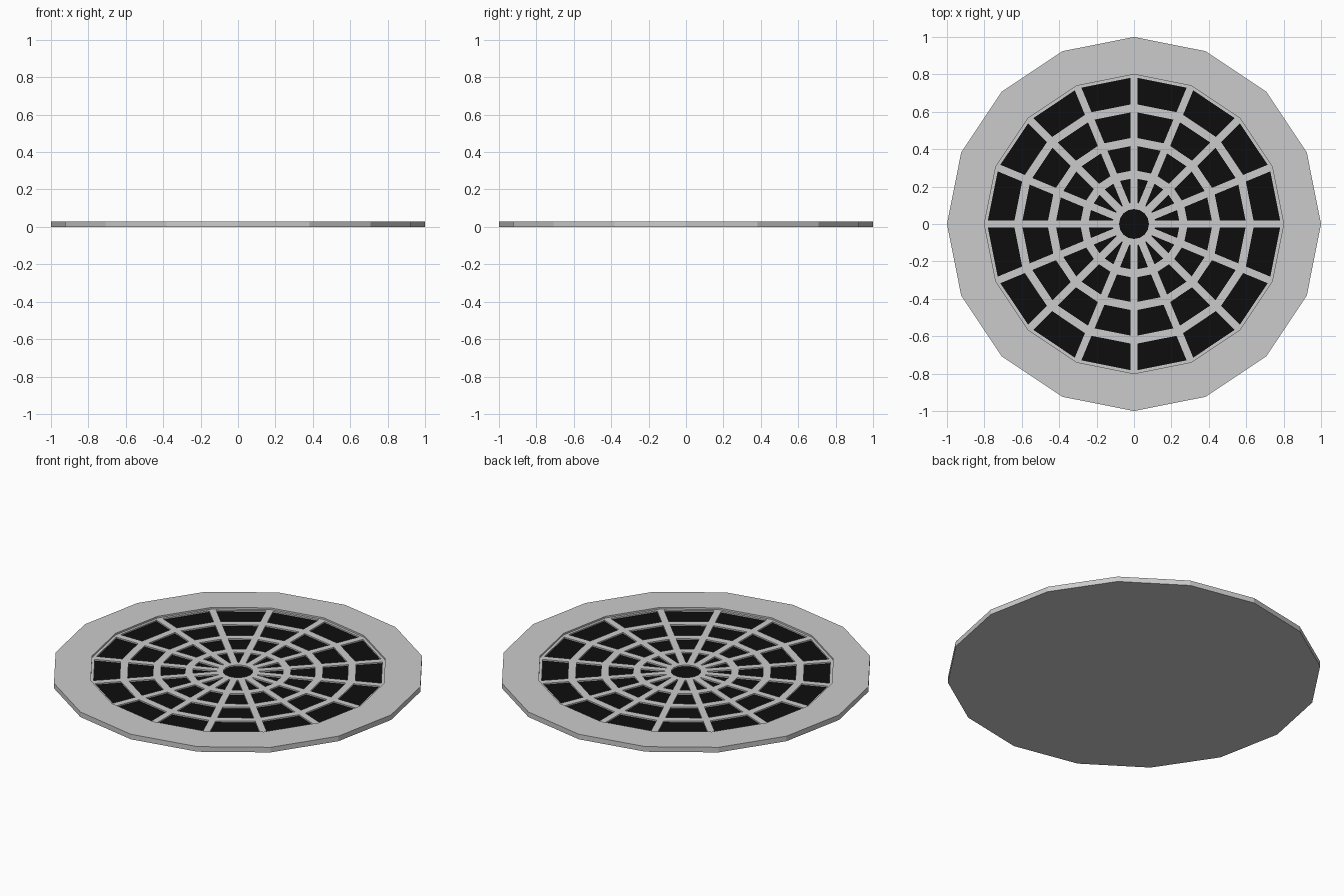
import bpy, bmesh
from math import cos, sin, tau

if "Cube" in bpy.data.objects:
    bpy.data.objects.remove(bpy.data.objects["Cube"])

N = 16            # sides of every ring
TOP = 0.03        # rim height
BAR = 0.02        # grille top
FLOOR = 0.012     # dark panel height


def finish(name, bm, color=None):
    bmesh.ops.remove_doubles(bm, verts=bm.verts, dist=1e-5)
    bmesh.ops.recalc_face_normals(bm, faces=bm.faces)
    me = bpy.data.meshes.new(name)
    bm.to_mesh(me)
    bm.free()
    ob = bpy.data.objects.new(name, me)
    bpy.context.collection.objects.link(ob)
    if color:
        mat = bpy.data.materials.new(name + "_mat")
        mat.diffuse_color = color
        mat.use_nodes = True
        mat.node_tree.nodes["Principled BSDF"].inputs["Base Color"].default_value = mat.diffuse_color
        me.materials.append(mat)
    return ob


def lathe(bm, profile, closed=False):
    """Sweep (r, z) points round z in N flat steps."""
    loops = [[bm.verts.new((r * cos(tau * i / N), r * sin(tau * i / N), z))
              for i in range(N)] for r, z in profile]
    pairs = list(zip(loops, loops[1:]))
    if closed:
        pairs.append((loops[-1], loops[0]))
    for a, b in pairs:
        for i in range(N):
            j = (i + 1) % N
            bm.faces.new((a[i], a[j], b[j], b[i]))
    return loops


# Rim: flat underside, outer wall, top band and inner wall
bm = bmesh.new()
loops = lathe(bm, [(1, 0), (1, TOP), (0.8, TOP), (0.8, FLOOR)])
bm.faces.new(loops[0])
finish("rim", bm)

# Dark panel behind the grille
bm = bmesh.new()
bmesh.ops.create_circle(bm, cap_ends=True, segments=N, radius=0.8)
for v in bm.verts:
    a = tau * list(bm.verts).index(v) / N
    v.co = (0.8 * cos(a), 0.8 * sin(a), FLOOR)
panel = finish("dark_panel", bm, (0.004, 0.004, 0.004, 1))
if panel.data.polygons[0].normal.z < 0:
    panel.data.flip_normals()

# Concentric grille rings
for k, (r0, r1) in enumerate([(0.08, 0.115), (0.245, 0.288), (0.42, 0.463),
                              (0.6, 0.643), (0.785, 0.8)]):
    bm = bmesh.new()
    lathe(bm, [(r0, FLOOR), (r0, BAR), (r1, BAR), (r1, FLOOR)])
    finish(f"grille_ring_{k + 1}", bm)

# Radial spokes
bm = bmesh.new()
W = 0.019
for i in range(N):
    c, s = cos(tau * i / N), sin(tau * i / N)
    sect = []
    for r in (0.09, 0.79):
        sect.append([bm.verts.new((r * c - w * s, r * s + w * c, z))
                     for w, z in ((-W, FLOOR), (-W, BAR), (W, BAR), (W, FLOOR))])
    a, b = sect
    for j in range(3):
        bm.faces.new((a[j], a[j + 1], b[j + 1], b[j]))
    bm.faces.new(a)
    bm.faces.new(b)
finish("grille_spokes", bm)
